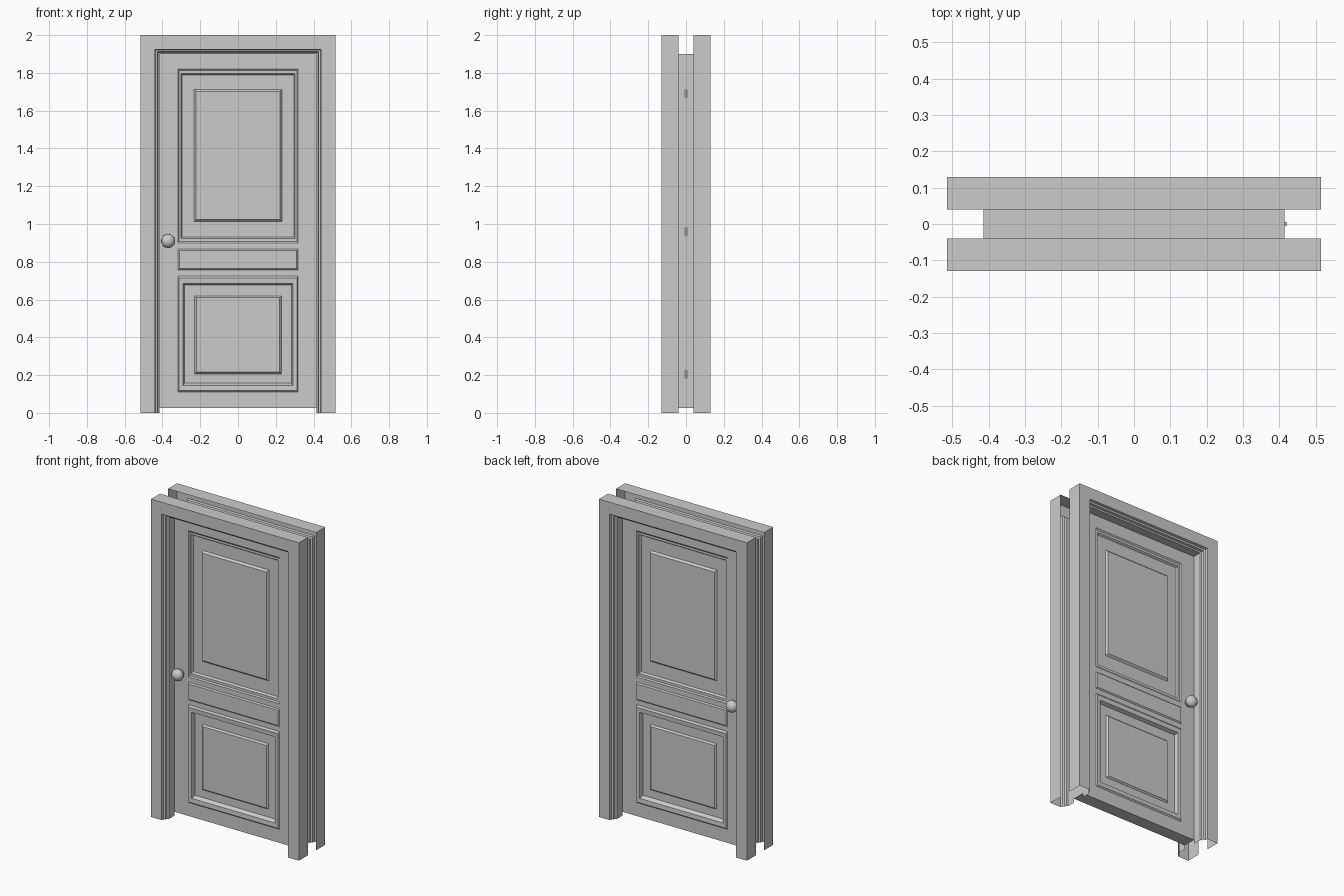
import bpy, bmesh, math
from mathutils import Matrix, Vector

if "Cube" in bpy.data.objects:
    bpy.data.objects.remove(bpy.data.objects["Cube"])


def make_object(name, bm, mirror=True, smooth=False):
    mesh = bpy.data.meshes.new(name)
    bm.to_mesh(mesh)
    bm.free()
    ob = bpy.data.objects.new(name, mesh)
    bpy.context.collection.objects.link(ob)
    if mirror:  # the back side repeats the front
        m = ob.modifiers.new("mirror_back", 'MIRROR')
        m.use_axis = (False, True, False)
        m.merge_threshold = 0.0001
    if smooth:
        bpy.ops.object.select_all(action='DESELECT')
        bpy.context.view_layer.objects.active = ob
        ob.select_set(True)
        bpy.ops.object.shade_smooth_by_angle(angle=math.radians(40))
    return ob


# Casing: open-backed moulding profile (inward offset, y) swept up, across and down
profile = [(0, -0.04), (0, -0.13), (0.075, -0.13), (0.078, -0.115),
           (0.088, -0.112), (0.091, -0.098), (0.1, -0.095), (0.1, -0.04)]
W, H = 0.515, 2.0
bm = bmesh.new()
stations = []
for side, at_top in ((-1, False), (-1, True), (1, True), (1, False)):
    stations.append([bm.verts.new((side * (W - o), y, H - o if at_top else 0))
                     for o, y in profile])
for s0, s1 in zip(stations, stations[1:]):
    for i in range(len(profile) - 1):
        bm.faces.new((s0[i], s0[i + 1], s1[i + 1], s1[i]))
make_object("door_casing", bm)

# Door leaf: front face cut into rails, stiles and three panels
xs = [-0.415, -0.318, 0.318, 0.415]
zs = [0.025, 0.11, 0.725, 0.757, 0.867, 0.90, 1.82, 1.90]
bm = bmesh.new()
grid = [[bm.verts.new((x, -0.04, z)) for x in xs] for z in zs]
cells = {}
for r in range(len(zs) - 1):
    for c in range(len(xs) - 1):
        cells[r, c] = bm.faces.new((grid[r][c], grid[r][c + 1],
                                    grid[r + 1][c + 1], grid[r + 1][c]))

# Panel mouldings: nested rings (half width, bottom, top, y)
panels = {
    1: [(0.312, 0.118, 0.714, -0.048), (0.290, 0.145, 0.686, -0.046),
        (0.284, 0.158, 0.677, -0.024), (0.230, 0.207, 0.619, -0.024),
        (0.221, 0.216, 0.610, -0.034)],
    3: [(0.311, 0.764, 0.860, -0.047)],
    5: [(0.312, 0.908, 1.812, -0.034), (0.302, 0.924, 1.797, -0.034),
        (0.296, 0.932, 1.789, -0.022), (0.232, 1.014, 1.712, -0.022),
        (0.222, 1.025, 1.701, -0.034)],
}
bm.normal_update()
for row, rings in panels.items():
    face = cells[row, 1]
    for hw, lo, hi, y in rings:
        bmesh.ops.inset_individual(bm, faces=[face], thickness=0.001)
        mid = face.calc_center_median()
        for v in face.verts:
            v.co = Vector((hw if v.co.x > mid.x else -hw, y,
                           hi if v.co.z > mid.z else lo))
        bm.normal_update()

# Door edges back to the middle plane
rim = [e for e in bm.edges if e.is_boundary]
new = bmesh.ops.extrude_edge_only(bm, edges=rim)["geom"]
for v in new:
    if isinstance(v, bmesh.types.BMVert):
        v.co.y = 0
bmesh.ops.recalc_face_normals(bm, faces=bm.faces)
make_object("door_leaf", bm)

# Knob: turned profile (radius, distance from middle plane)
turning = [(0.022, 0.04), (0.021, 0.045), (0.014, 0.047), (0.024, 0.051),
           (0.033, 0.059), (0.037, 0.070), (0.035, 0.082), (0.028, 0.093),
           (0.016, 0.101), (0.0, 0.104)]
bm = bmesh.new()
verts = [bm.verts.new((-0.37 + r, -y, 0.91)) for r, y in turning]
edges = [bm.edges.new(p) for p in zip(verts, verts[1:])]
bmesh.ops.spin(bm, geom=verts + edges, cent=(-0.37, 0, 0.91), axis=(0, 1, 0),
               angle=math.tau, steps=24, use_merge=False)
bmesh.ops.remove_doubles(bm, verts=bm.verts, dist=0.0002)
bmesh.ops.recalc_face_normals(bm, faces=bm.faces)
make_object("door_knob", bm, smooth=True)

# Hinge barrels on the right edge
for n, z in enumerate((0.205, 0.96, 1.69)):
    bm = bmesh.new()
    bmesh.ops.create_cone(bm, cap_ends=True, segments=16, radius1=0.006,
                          radius2=0.006, depth=0.045,
                          matrix=Matrix.Translation((0.416, 0, z)))
    make_object(f"hinge_{n + 1}", bm, mirror=False, smooth=True)
